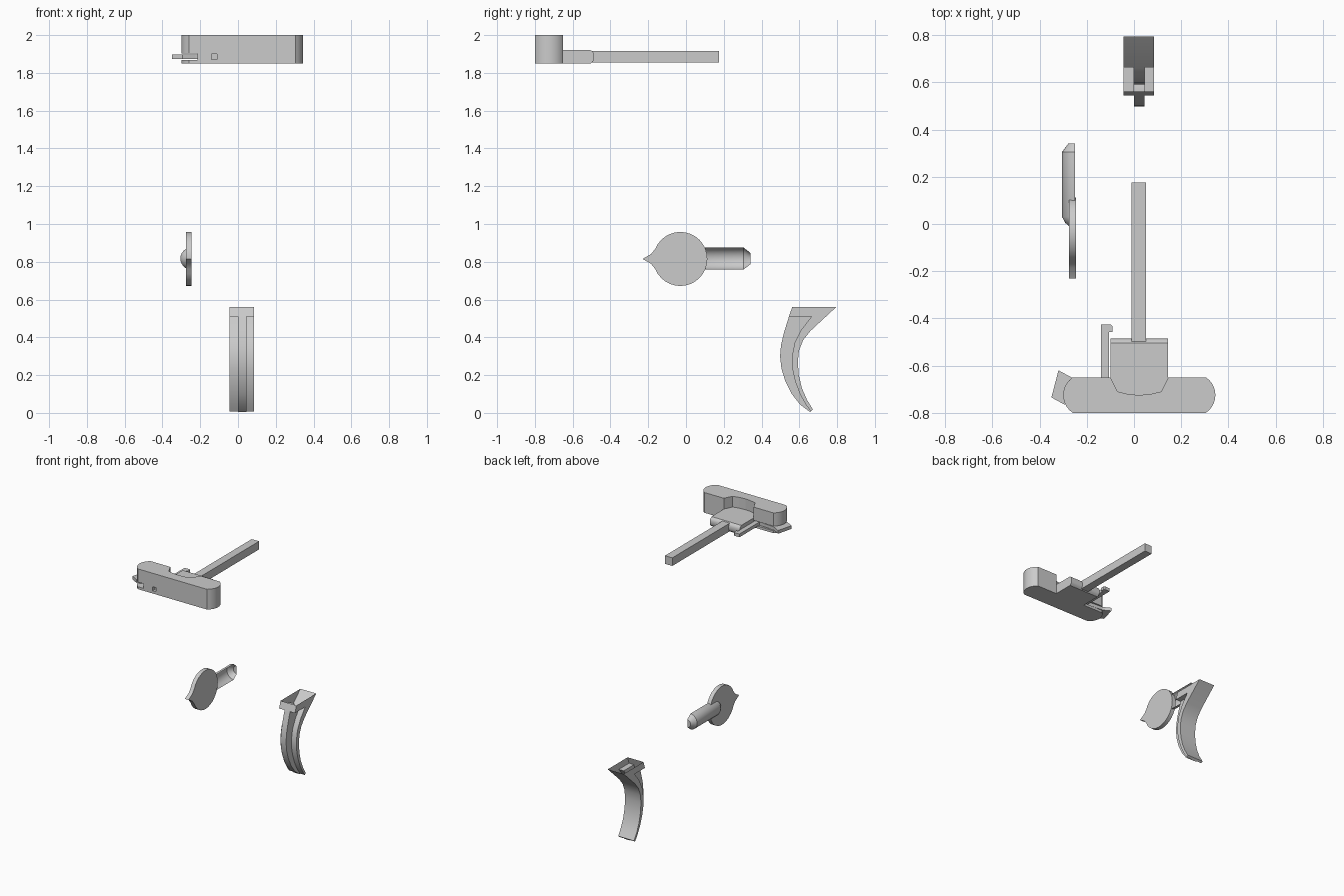
import bpy, bmesh, math

if "Cube" in bpy.data.objects:
    bpy.data.objects.remove(bpy.data.objects["Cube"])

grey = bpy.data.materials.new("light grey")
grey.diffuse_color = (0.6, 0.6, 0.6, 1)
grey.use_nodes = True
grey.node_tree.nodes["Principled BSDF"].inputs["Base Color"].default_value = grey.diffuse_color


def make(name, verts, faces, smooth=True, fix=True):
    mesh = bpy.data.meshes.new(name)
    mesh.from_pydata(verts, [], faces)
    bm = bmesh.new()
    bm.from_mesh(mesh)
    bmesh.ops.remove_doubles(bm, verts=bm.verts, dist=1e-5)
    if fix:
        bmesh.ops.recalc_face_normals(bm, faces=bm.faces)
    bm.to_mesh(mesh)
    bm.free()
    ob = bpy.data.objects.new(name, mesh)
    bpy.context.collection.objects.link(ob)
    mesh.materials.append(grey)
    if smooth:
        bpy.ops.object.select_all(action='DESELECT')
        ob.select_set(True)
        bpy.context.view_layer.objects.active = ob
        bpy.ops.object.shade_smooth_by_angle(angle=math.radians(30))
    return ob


def prism(name, pts, lo, hi, axis='z', smooth=True):
    """Extrude a 2D outline along z (points are x,y) or x (points are y,z)."""
    n = len(pts)
    place = (lambda p, h: (p[0], p[1], h)) if axis == 'z' else (lambda p, h: (h, p[0], p[1]))
    verts = [place(p, h) for h in (lo, hi) for p in pts]
    faces = [tuple(range(n)), tuple(range(n, 2 * n))]
    faces += [(i, (i + 1) % n, n + (i + 1) % n, n + i) for i in range(n)]
    return make(name, verts, faces, smooth)


def box(name, x0, x1, y0, y1, z0, z1):
    return prism(name, [(x0, y0), (x1, y0), (x1, y1), (x0, y1)], z0, z1, smooth=False)


def cut(target, cutter):
    m = target.modifiers.new("cut", 'BOOLEAN')
    m.operation, m.solver, m.object = 'DIFFERENCE', 'EXACT', cutter
    bpy.context.view_layer.objects.active = target
    bpy.ops.object.modifier_apply(modifier=m.name)
    bpy.data.objects.remove(cutter)


# Handle crossbar with bowed ends, rear recess, latch slot and pin hole
sag, half = 0.04, 0.075
rad = (half ** 2 + sag ** 2) / (2 * sag)
a = math.asin(half / rad)
arc = [(rad * math.cos(t) - rad + sag, rad * math.sin(t)) for t in [-a + 2 * a * i / 10 for i in range(11)]]
outline = [(0.305 + x, -0.725 + y) for x, y in arc] + [(-0.26 - x, -0.725 - y) for x, y in arc]
bar = prism("handle_crossbar", outline, 1.85, 2.0)
recess = [(-0.10, -0.65), (-0.07, -0.71), (-0.025, -0.721), (0.02, -0.725),
          (0.07, -0.721), (0.115, -0.71), (0.145, -0.65)]
cut(bar, prism("recess_cutter", recess + [(0.145, -0.6), (-0.10, -0.6)], 1.92, 2.1, smooth=False))
cut(bar, prism("slot_cutter", [(-0.4, -0.9), (-0.215, -0.9), (-0.215, -0.74), (-0.10, -0.72),
                               (-0.10, -0.6), (-0.4, -0.6)], 1.868, 1.902, smooth=False))
cut(bar, box("hole_cutter", -0.14, -0.11, -0.9, -0.77, 1.87, 1.9))

# Middle block with rounded rear edge
prism("handle_block", [(-0.66, 1.85), (-0.505, 1.85), (-0.492, 1.86), (-0.486, 1.873),
                       (-0.486, 1.897), (-0.492, 1.91), (-0.505, 1.92), (-0.66, 1.92)],
      -0.10, 0.145, 'x')
box("handle_rod", -0.01, 0.05, -0.5, 0.175, 1.855, 1.915)

# Side latch with thumb pad and hook
prism("latch", [(-0.35, -0.735), (-0.295, -0.765), (-0.225, -0.74), (-0.105, -0.715),
                (-0.105, -0.458), (-0.092, -0.458), (-0.092, -0.432), (-0.10, -0.425),
                (-0.14, -0.425), (-0.14, -0.66), (-0.265, -0.65), (-0.32, -0.62)],
      1.873, 1.897, smooth=False)

# Selector disc with a pointed tip
disc = []
for i in range(29):
    t = math.radians(-158 + 316 * i / 28)
    disc.append((-0.03 + 0.143 * math.cos(t), 0.815 + 0.143 * math.sin(t)))
disc += [(-0.185, 0.841), (-0.23, 0.815), (-0.185, 0.789)]
prism("selector_disc", disc, -0.275, -0.245, 'x')

# Selector lever: half-round shell, open on the inner side
rings = [(-0.01, 0.45), (0.005, 0.75), (0.03, 1.0), (0.305, 1.0), (0.342, 0.5)]
N = 12
verts = [(-0.25 - 0.055 * s * math.sin(math.pi * i / N), y, 0.817 + 0.058 * s * math.cos(math.pi * i / N))
         for y, s in rings for i in range(N + 1)]
faces = [(r * (N + 1) + i, r * (N + 1) + i + 1, (r + 1) * (N + 1) + i + 1, (r + 1) * (N + 1) + i)
         for r in range(len(rings) - 1) for i in range(N)]
faces.append(tuple(range(4 * (N + 1), 5 * (N + 1))))
make("selector_lever", verts, faces)

# Trigger: hollow shell, open at the top, with a narrow rib down the front
X = (-0.045, 0.0, 0.045, 0.085)
inner = [(0.665, 0.51), (0.61, 0.44), (0.575, 0.37), (0.561, 0.30), (0.562, 0.24),
         (0.577, 0.17), (0.603, 0.10), (0.634, 0.045), (0.66, 0.008)]
back = [(0.795, 0.56), (0.66, 0.435), (0.62, 0.385), (0.598, 0.33), (0.592, 0.27), (0.597, 0.20),
        (0.614, 0.13), (0.64, 0.07), (0.672, 0.018)]
rib = [(0.545, 0.51), (0.52, 0.43), (0.503, 0.36), (0.498, 0.30), (0.505, 0.235),
       (0.525, 0.17), (0.56, 0.10), (0.605, 0.043), (0.658, 0.004)]
brow = (0.562, 0.56)


def sheet(path, x0, x1):
    return [[(x0, *p), (x1, *p), (x1, *q), (x0, *q)] for p, q in zip(path, path[1:])]


def side(pa, pb, x):
    return [[(x, *pa[i]), (x, *pa[i + 1]), (x, *pb[i + 1]), (x, *pb[i])] for i in range(len(pa) - 1)]


quads = sheet([brow, rib[0]], X[0], X[3]) + sheet(back + [inner[-1]], X[0], X[3])
for x0, x1 in ((X[0], X[1]), (X[2], X[3])):
    quads += sheet([rib[0]] + inner, x0, x1)
for x in (X[0], X[3]):
    quads += side(inner, back, x) + [[(x, *brow), (x, *rib[0]), (x, *inner[0]), (x, *back[0])]]
quads += sheet(rib, X[1], X[2]) + side(rib, inner, X[1]) + side(rib, inner, X[2])
quads += sheet([rib[-1], inner[-1]], X[1], X[2])
verts = [v for q in quads for v in q]
make("trigger", verts, [tuple(range(4 * i, 4 * i + 4)) for i in range(len(quads))])
